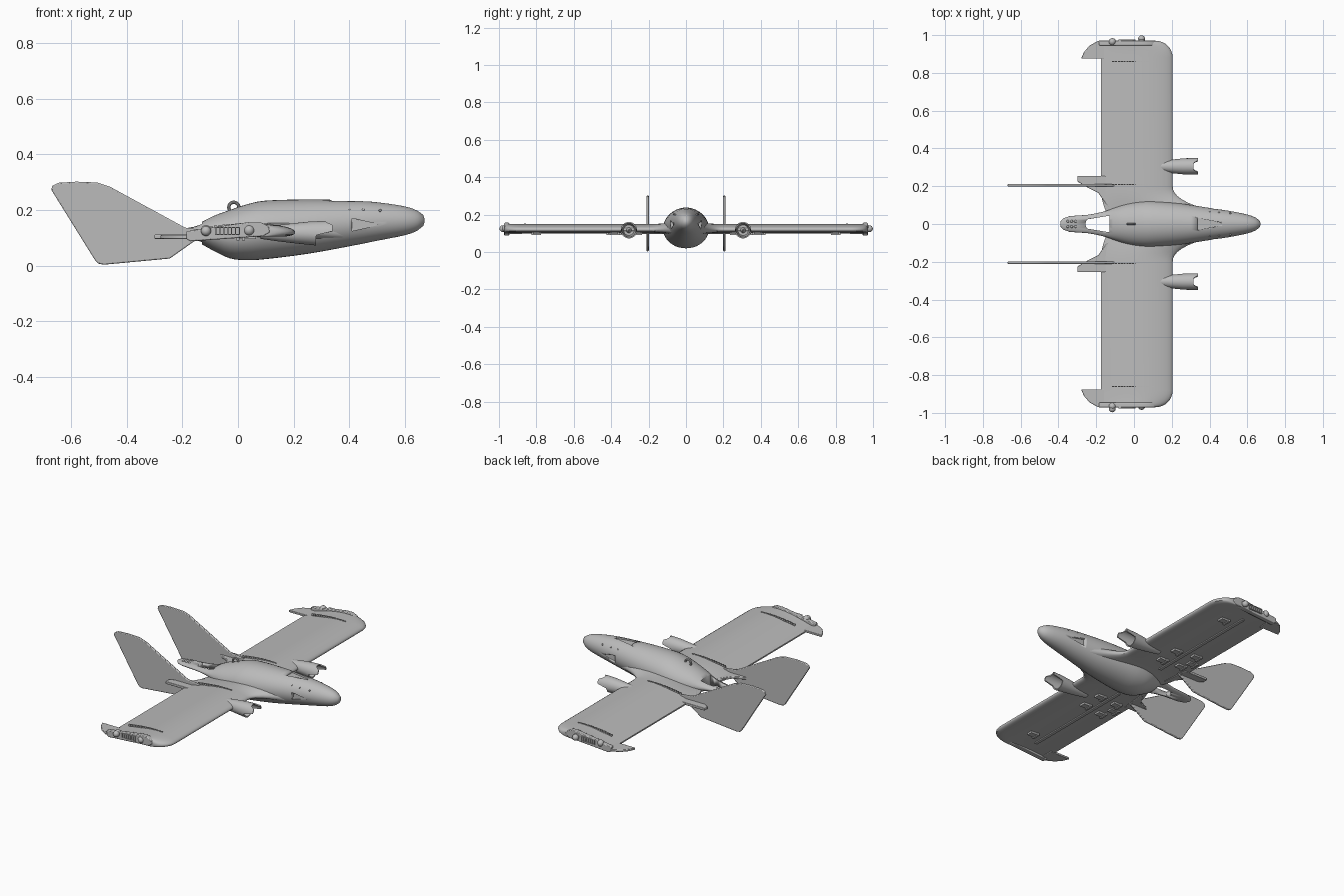
import bpy, bmesh, math
from mathutils import Vector, Matrix

default = bpy.data.objects.get("Cube")
if default:
    bpy.data.objects.remove(default, do_unlink=True)

grey = bpy.data.materials.new("light grey")
grey.use_nodes = True
colour = (0.5, 0.5, 0.5, 1)
grey.diffuse_color = colour
grey.node_tree.nodes["Principled BSDF"].inputs["Base Color"].default_value = colour


def finish(name, bm, mirror=False, bevel=0, angle=35):
    """Turn a bmesh into a shaded object, optionally mirrored across the centreline."""
    bmesh.ops.recalc_face_normals(bm, faces=bm.faces)
    mesh = bpy.data.meshes.new(name)
    bm.to_mesh(mesh)
    bm.free()
    mesh.materials.append(grey)
    obj = bpy.data.objects.new(name, mesh)
    bpy.context.collection.objects.link(obj)
    bpy.ops.object.select_all(action='DESELECT')
    obj.select_set(True)
    bpy.context.view_layer.objects.active = obj
    bpy.ops.object.shade_smooth_by_angle(angle=math.radians(angle))
    if bevel:
        mod = obj.modifiers.new("Bevel", 'BEVEL')
        mod.width, mod.segments = bevel, 2
    if mirror:
        mod = obj.modifiers.new("Mirror", 'MIRROR')
        mod.use_axis = (False, True, False)
    return obj


def loft(rings, caps=True):
    bm = bmesh.new()
    rows = [[bm.verts.new(p) for p in ring] for ring in rings]
    n = len(rows[0])
    for a, b in zip(rows, rows[1:]):
        for i in range(n):
            j = (i + 1) % n
            bm.faces.new((a[i], a[j], b[j], b[i]))
    if caps:
        bm.faces.new(rows[0])
        bm.faces.new(rows[-1])
    return bm


def prism(points, axis, low, high):
    """Extrude an outline: axis 'z' takes (x, y) points, axis 'y' takes (x, z) points."""
    place = (lambda p, d: (p[0], p[1], d)) if axis == 'z' else (lambda p, d: (p[0], d, p[1]))
    return loft([[place(p, d) for p in points] for d in (low, high)])


def add_box(bm, centre, size):
    matrix = Matrix.Translation(centre) @ Matrix.Diagonal((*size, 1))
    bmesh.ops.create_cube(bm, size=1, matrix=matrix)


def add_ball(bm, centre, radius):
    bmesh.ops.create_uvsphere(bm, u_segments=20, v_segments=12, radius=radius,
                              matrix=Matrix.Translation(centre))


def smooth(t):
    t = min(max(t, 0), 1)
    return t * t * (3 - 2 * t)


def cut(target, bm):
    cutter = finish("cutter", bm)
    cutter.hide_render = True
    bpy.context.view_layer.objects.active = target
    mod = target.modifiers.new("Cut", 'BOOLEAN')
    mod.object, mod.solver = cutter, 'EXACT'
    bpy.ops.object.modifier_apply(modifier=mod.name)
    bpy.data.objects.remove(cutter, do_unlink=True)


# Fuselage: stations of x, half width, bottom, top
stations = [(.67, .004, .158, .167), (.665, .018, .143, .183), (.645, .033, .127, .197),
            (.6, .05, .11, .213), (.5, .07, .09, .228), (.4, .085, .07, .235),
            (.25, .108, .043, .238), (.1, .122, .024, .234), (.03, .12, .02, .22),
            (-.03, .11, .027, .2), (-.09, .09, .055, .178), (-.16, .066, .09, .145),
            (-.25, .048, .1, .132), (-.34, .042, .103, .128), (-.375, .03, .105, .126),
            (-.39, .012, .11, .122)]


def spline(k, t):
    a, b, c, d = (Vector(stations[min(max(k + o, 0), len(stations) - 1)]) for o in (-1, 0, 1, 2))
    return b + (c - a) * t / 2 + (2 * a - 5 * b + 4 * c - d) * t**2 / 2 + (3 * b - a - 3 * c + d) * t**3 / 2


SIDES = 40
circle = [(math.cos(2 * math.pi * i / SIDES), math.sin(2 * math.pi * i / SIDES)) for i in range(SIDES)]
body = []
for k in range(len(stations) - 1):
    steps = 3 if 2 <= k < 12 else 1
    body += [spline(k, s / steps) for s in range(steps)]
body.append(Vector(stations[-1]))
rings = [[(x, w * c, (low + top) / 2 + (top - low) / 2 * s) for c, s in circle] for x, w, low, top in body]
fuselage = finish("fuselage", loft(rings), angle=40)

# Tail opening and recessed windows
cut(fuselage, prism([(-.13, -.044), (-.13, .044), (-.25, .024), (-.258, 0), (-.25, -.024)], 'z', 0, .3))
cut(fuselage, prism([(.335, -.032), (.46, -.008), (.46, .008), (.335, .032)], 'z', .224, .3))
side_window = [(.41, .125), (.5, .145), (.5, .15), (.41, .17)]
for side in (-1, 1):
    cut(fuselage, prism(side_window, 'y', side * .066, side * .2))


# Wing: cambered sections flaring into the body and rounding at the tip
def wing_section(y, lead, trail, half):
    upper, lower = [], []
    for i in range(17):
        s = (1 - math.cos(math.pi * i / 16)) / 2
        mid = .12 + .016 * math.sin(math.pi * s) - .018 * s
        h = half * (2.9 * math.sqrt(s) - 1.2 * s - 3.5 * s**2 + 1.9 * s**3) + .002
        x = lead + (trail - lead) * s
        upper.append((x, y, mid + h))
        lower.append((x, y, mid - h))
    return upper + lower[::-1]


sections = []
for i in range(9):
    y = .06 + .14 * i / 8
    k = ((.2 - y) / .14) ** 2.3
    sections.append(wing_section(y, .205 + .24 * k, -.175 + .03 * k, .021 + .014 * k))
for i in range(9):
    a = math.pi / 2 * i / 8
    sections.append(wing_section(.88 + .09 * math.sin(a), .115 + .09 * math.cos(a), -.175, .021))
finish("wings", loft(sections), mirror=True)

# Trailing tabs beside the body and at the wing tips
root_tab = [(-.15, .255), (-.3, .255), (-.3, .225), (-.24, .19), (-.19, .165), (-.165, .13), (-.13, .08)]
finish("root_tabs", prism(root_tab, 'z', .097, .112), mirror=True, bevel=.003)
tip_tab = [(-.15, .97), (-.19, .97), (-.235, .945), (-.265, .91), (-.28, .875), (-.15, .875)]
finish("tip_tabs", prism(tip_tab, 'z', .097, .11), mirror=True, bevel=.003)

# Twin tail fins
fin = [(-.67, .272), (-.667, .287), (-.645, .298), (-.58, .302), (-.505, .299), (-.46, .284), (-.19, .137),
       (-.1, .125), (-.14, .1), (-.245, .026), (-.48, .004), (-.5, .007), (-.512, .018)]
finish("tail_fins", prism(fin, 'y', .199, .211), mirror=True, bevel=.004)

# Ducted engines with a scalloped lip
def duct_ring(x, radius, lip=False):
    ring = []
    for c, s in circle:
        front = .28 + .06 * smooth((s + .2) / .4) - .025 * smooth((s - .65) / .3)
        ring.append((front if lip else x, .305 + radius * c, .117 + radius * s))
    return ring


duct = [duct_ring(.08, .02), duct_ring(.15, .03), duct_ring(.21, .037), duct_ring(.26, .042),
        duct_ring(0, .044, True), duct_ring(0, .037, True), duct_ring(.25, .034), duct_ring(.2, .028)]
finish("engine_ducts", loft(duct), mirror=True)
hub = bmesh.new()
bmesh.ops.create_cone(hub, cap_ends=True, segments=20, radius1=.016, radius2=.003, depth=.05,
                      matrix=Matrix.Translation((.22, .305, .117)) @ Matrix.Rotation(math.pi / 2, 4, 'Y'))
finish("engine_hubs", hub, mirror=True)

# Wing tip pods with lamps and a ribbed panel
pod = [(-.185, .095), (-.17, .088), (.09, .106), (.115, .12), (.11, .142), (.08, .157), (.04, .157), (-.185, .124)]
finish("tip_pods", prism(pod, 'y', .945, .972), mirror=True, bevel=.004)
lamps, ribs = bmesh.new(), bmesh.new()
for x in (-.115, .04):
    add_ball(lamps, (x, .965, .127), .019)
finish("tip_lamps", lamps, mirror=True)
for z in (.112, .138):
    add_box(ribs, (-.037, .973, z), (.09, .01, .004))
for i in range(7):
    add_box(ribs, (-.079 + .014 * i, .973, .125), (.004, .01, .026))
finish("tip_panels", ribs, mirror=True)
beacon = bmesh.new()
add_ball(beacon, (.04, .981, .125), .018)
add_ball(beacon, (-.115, -.979, .125), .018)
finish("beacons", beacon)

# Rows of studs on the wings, spine and body shoulders
studs = bmesh.new()
for y in (.21, .86):
    for i in range(15):
        x = -.11 + .015 * i
        s = (.205 - x) / .38
        add_box(studs, (x, y, .14 + .016 * math.sin(math.pi * s) - .018 * s), (.011, .005, .012))
for x in (.15, .22, .4, .45, .51):
    add_ball(studs, (x, .07 - .06 * max(x - .3, 0), .205 - .03 * max(x - .3, 0)), .005)
finish("studs", studs, mirror=True)
spine = bmesh.new()
for x in (-.33, -.31, -.35):
    for y in (-.014, .014):
        add_ball(spine, (x, y, .127), .007)
finish("tail_studs", spine)

# Lifting ring on the spine
bpy.ops.mesh.primitive_torus_add(location=(-.015, 0, .21), rotation=(math.pi / 2, 0, 0),
                                 major_radius=.018, minor_radius=.006,
                                 major_segments=28, minor_segments=10)
ring = bpy.context.object
ring.name = "lifting_ring"
ring.data.materials.append(grey)
bpy.ops.object.shade_smooth_by_angle()

# Underside rails and hinge blocks
under = bmesh.new()
add_box(under, (-.04, .52, .108), (.018, .7, .012))
for x, y in ((.02, .26), (-.1, .27), (.02, .38), (-.1, .4), (-.13, .33), (.04, .8)):
    add_box(under, (x, y, .102), (.05, .035, .012))
    add_box(under, (x - .02, y, .098), (.012, .05, .014))
finish("underside_fittings", under, mirror=True)
